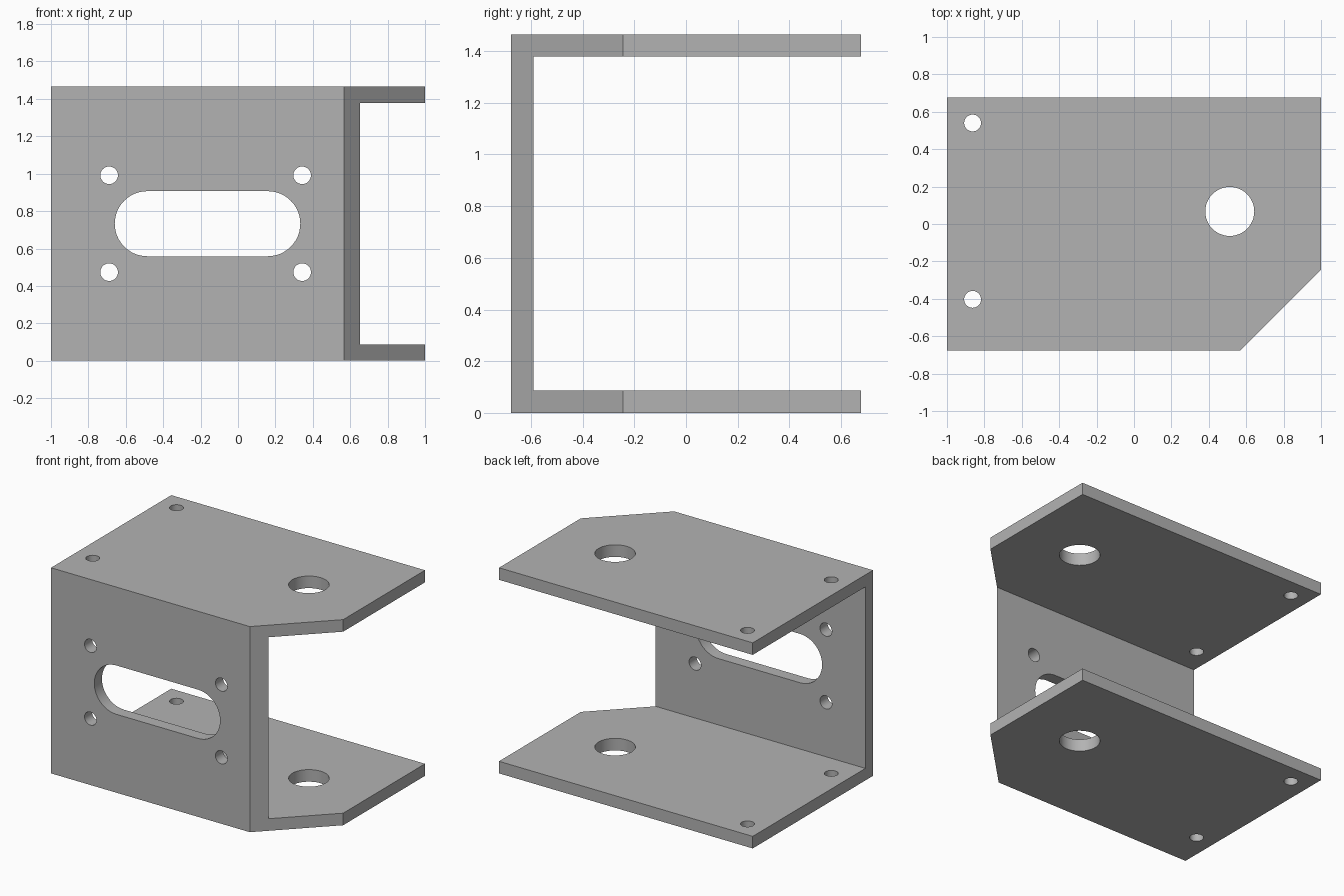
import bpy
import bmesh
from math import pi, cos, sin, radians
from mathutils import Vector

cube = bpy.data.objects.get("Cube")
if cube:
    bpy.data.objects.remove(cube, do_unlink=True)

HEIGHT, DEPTH, WALL = 1.465, 0.677, 0.086

metal = bpy.data.materials.new("grey_metal")
metal.use_nodes = True
colour = (0.45, 0.45, 0.45, 1)
metal.diffuse_color = colour
metal.node_tree.nodes["Principled BSDF"].inputs["Base Color"].default_value = colour


def prism(name, outline, axis, lo, hi):
    """Extrude a flat outline from lo to hi along the x, y or z axis."""
    place = {"x": lambda a, b: (lo, a, b),
             "y": lambda a, b: (a, lo, b),
             "z": lambda a, b: (a, b, lo)}[axis]
    bm = bmesh.new()
    face = bm.faces.new([bm.verts.new(place(a, b)) for a, b in outline])
    swept = bmesh.ops.extrude_face_region(bm, geom=[face])["geom"]
    shift = Vector([hi - lo if axis == k else 0 for k in "xyz"])
    bmesh.ops.translate(bm, vec=shift,
                        verts=[v for v in swept if isinstance(v, bmesh.types.BMVert)])
    bmesh.ops.recalc_face_normals(bm, faces=bm.faces)
    mesh = bpy.data.meshes.new(name)
    bm.to_mesh(mesh)
    bm.free()
    mesh.materials.append(metal)
    obj = bpy.data.objects.new(name, mesh)
    bpy.context.collection.objects.link(obj)
    return obj


def arc(ca, cb, r, start, end, steps):
    angles = [start + (end - start) * i / steps for i in range(steps + 1)]
    return [(ca + r * cos(t), cb + r * sin(t)) for t in angles]


def circle(ca, cb, r, steps=48):
    return arc(ca, cb, r, 0, 2 * pi, steps)[:-1]


# Channel: front web with a flange above and below
channel = [(-DEPTH, 0), (DEPTH, 0), (DEPTH, WALL), (WALL - DEPTH, WALL),
           (WALL - DEPTH, HEIGHT - WALL), (DEPTH, HEIGHT - WALL),
           (DEPTH, HEIGHT), (-DEPTH, HEIGHT)]
bracket = prism("bracket", channel, "x", -1, 1)

# Diagonal corner cut through web and flanges
corner = [(0.567 - 0.3, -DEPTH - 0.3), (1.3, -DEPTH - 0.3), (1.3, 0.056)]
cutters = [prism("corner_cutter", corner, "z", -0.2, HEIGHT + 0.2)]

# Flange holes, in line on both flanges
for x, y, r in [(-0.863, 0.54, 0.045), (-0.863, -0.403, 0.045), (0.512, 0.067, 0.131)]:
    cutters.append(prism("flange_hole_cutter", circle(x, y, r), "z", -0.2, HEIGHT + 0.2))

# Web slot and its four screw holes
mid_x, mid_z, half, radius = -0.163, HEIGHT / 2, 0.322, 0.174
slot = (arc(mid_x + half, mid_z, radius, -pi / 2, pi / 2, 24)
        + arc(mid_x - half, mid_z, radius, pi / 2, 3 * pi / 2, 24))
cutters.append(prism("slot_cutter", slot, "y", -1, -0.4))
for sx in (-1, 1):
    for sz in (-1, 1):
        hole = circle(mid_x - 0.01 + sx * 0.516, mid_z + sz * 0.259, 0.047)
        cutters.append(prism("screw_hole_cutter", hole, "y", -1, -0.4))

# Cut everything and keep the finished mesh
for cutter in cutters:
    mod = bracket.modifiers.new("cut", "BOOLEAN")
    mod.operation = "DIFFERENCE"
    mod.solver = "EXACT"
    mod.object = cutter
bpy.context.view_layer.update()
finished = bpy.data.meshes.new_from_object(
    bracket.evaluated_get(bpy.context.evaluated_depsgraph_get()))
bracket.modifiers.clear()
bracket.data = finished
finished.name = "bracket"
for cutter in cutters:
    bpy.data.objects.remove(cutter, do_unlink=True)

# Smooth hole walls, sharp plate edges
bpy.ops.object.select_all(action="DESELECT")
bracket.select_set(True)
bpy.context.view_layer.objects.active = bracket
bpy.ops.object.shade_smooth_by_angle(angle=radians(30))
